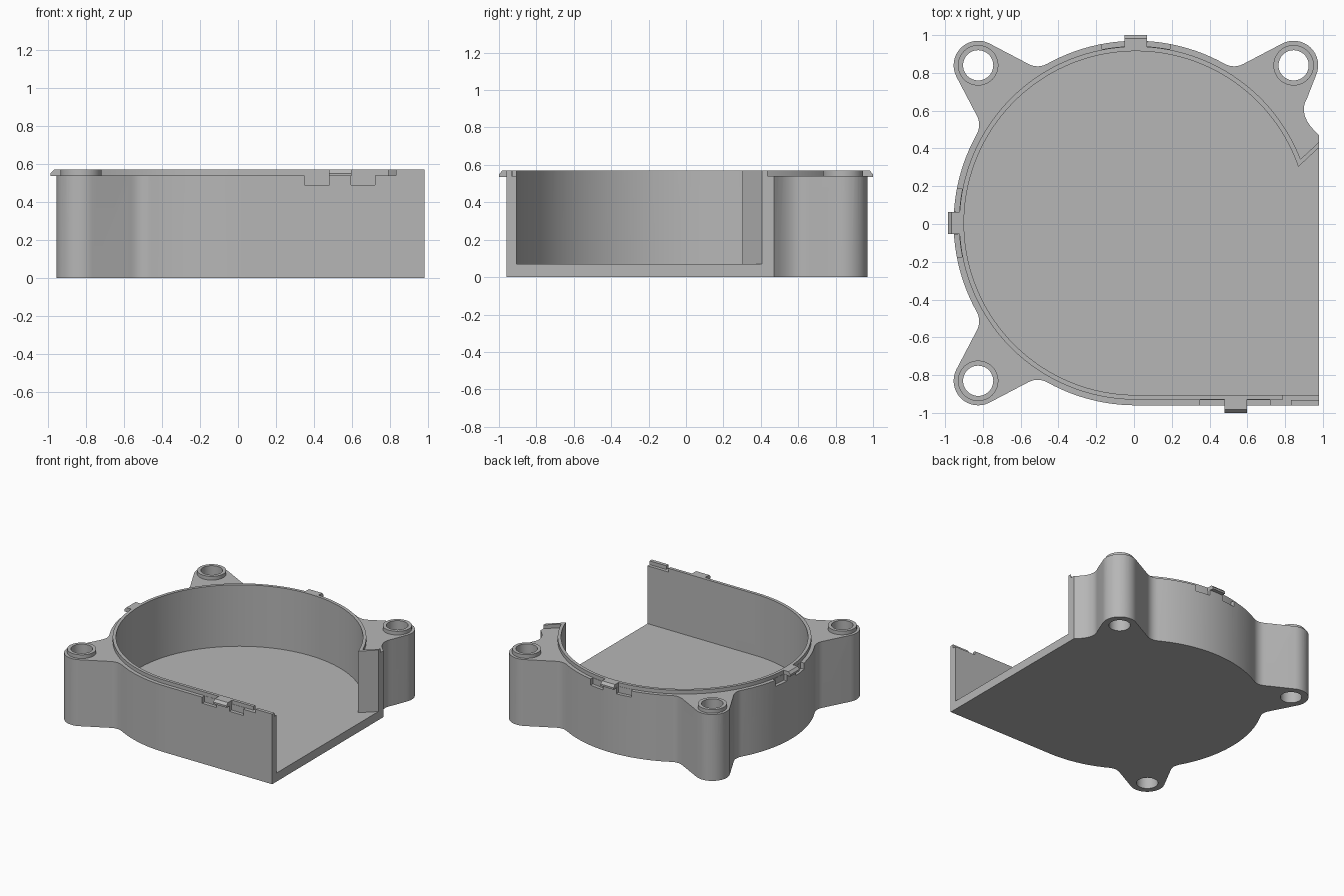
import bpy
import bmesh
from math import radians, cos, sin
from mathutils import Vector, Matrix

if "Cube" in bpy.data.objects:
    bpy.data.objects.remove(bpy.data.objects["Cube"])

CENTRE = Vector((0.01, 0.005))
INNER, RIM, OUTER = 0.91, 0.935, 0.965
FLOOR, NOTCH, LEDGE, TOP = 0.07, 0.49, 0.54, 0.57
LUG_DIST, LUG_R, BOSS_R, HOLE_R = 1.181, 0.13, 0.107, 0.08

grey = bpy.data.materials.new("grey_plastic")
grey.use_nodes = True
colour = (0.47, 0.47, 0.47, 1)
grey.diffuse_color = colour
grey.node_tree.nodes["Principled BSDF"].inputs["Base Color"].default_value = colour


def arc(c, r, a0, a1, n):
    return [Vector((c[0] + r * cos(radians(a0 + (a1 - a0) * i / n)),
                    c[1] + r * sin(radians(a0 + (a1 - a0) * i / n)))) for i in range(n + 1)]


def circle(c, r, n=48):
    return arc(c, r, 0, 360, n)[:-1]


def blend(a, b, c, n=8):
    a, b, c = Vector(a), Vector(b), Vector(c)
    return [a * (1 - t) ** 2 + b * 2 * t * (1 - t) + c * t * t
            for t in (i / n for i in range(n + 1))]


def box(x0, x1, y0, y1):
    return [(x0, y0), (x1, y0), (x1, y1), (x0, y1)]


def prism(name, loops, z0, z1):
    """Extrude an outline, with optional hole loops, between two heights."""
    bm = bmesh.new()
    for loop in loops:
        vs = [bm.verts.new((p[0], p[1], z0)) for p in loop]
        for a, b in zip(vs, vs[1:] + vs[:1]):
            bm.edges.new((a, b))
    bmesh.ops.triangle_fill(bm, edges=bm.edges[:], use_beauty=True, normal=(0, 0, 1))
    ext = bmesh.ops.extrude_face_region(bm, geom=bm.faces[:])
    moved = [g for g in ext["geom"] if isinstance(g, bmesh.types.BMVert)]
    bmesh.ops.translate(bm, verts=moved, vec=(0, 0, z1 - z0))
    bmesh.ops.recalc_face_normals(bm, faces=bm.faces[:])
    return add(name, bm)


def add(name, bm):
    me = bpy.data.meshes.new(name)
    bm.to_mesh(me)
    bm.free()
    me.materials.append(grey)
    ob = bpy.data.objects.new(name, me)
    bpy.context.collection.objects.link(ob)
    return ob


def activate(ob):
    bpy.ops.object.select_all(action='DESELECT')
    ob.select_set(True)
    bpy.context.view_layer.objects.active = ob


def cut(target, loops, z0, z1):
    cutter = prism("cutter", loops, z0, z1)
    cutter.hide_render = True
    mod = target.modifiers.new("cut", 'BOOLEAN')
    mod.operation, mod.solver, mod.object = 'DIFFERENCE', 'EXACT', cutter
    activate(target)
    bpy.ops.object.modifier_apply(modifier=mod.name)
    bpy.data.objects.remove(cutter)


def lug(angle):
    """Screw lug outline with concave blends into the round wall."""
    tip = arc((LUG_DIST, 0), LUG_R, -72.6, 72.6, 16)
    base = arc((0, 0), OUTER, -16, 16, 1)
    ctrl = Vector((0.944, -0.21))
    first = blend(base[0], ctrl, ctrl.lerp(tip[0], 0.2))
    last = [Vector((p.x, -p.y)) for p in reversed(first)]
    turn = Matrix.Rotation(radians(angle), 2)
    return [CENTRE + turn @ p for p in first + tip + last]


def lug_centre(angle):
    return CENTRE + LUG_DIST * Vector((cos(radians(angle)), sin(radians(angle))))


# Housing outline: flat front and right, round elsewhere, three lugs
right_lug = lug(45)
right_tip = arc(lug_centre(45), LUG_R, -25, 117.6, 16)
outline = [Vector((0.98, -0.96))]
outline += blend((0.98, 0.47), (0.86, 0.575), (0.918, 0.67)) + right_tip + right_lug[-9:]
outline += arc(CENTRE, OUTER, 61, 119, 24)[1:-1] + lug(135)
outline += arc(CENTRE, OUTER, 151, 209, 24)[1:-1] + lug(225)
outline += arc(CENTRE, OUTER, 241, 270, 12)[1:]
lugs = [lug_centre(a) for a in (45, 135, 225)]
housing = prism("fan_housing", [outline] + [circle(c, HOLE_R) for c in lugs], 0, TOP)


def chamber(r, a, front):
    """Round chamber that opens to the right; front lists its lower right points."""
    pts = arc(CENTRE, r, a, 270, 90) + front
    return pts + [(1.2, pts[0].y + 0.93 * (1.2 - pts[0].x))]


# Air chamber
cut(housing, [chamber(INNER, 19.1, [(1.2, CENTRE.y - INNER)])], FLOOR, 1)

# Ledge around the raised rim and the screw bosses
rim_y = CENTRE.y - RIM
rim = chamber(RIM, 21.2, [(0.83, rim_y), (0.83, -1.1), (1.2, -1.1)])
cut(housing, [box(-1.5, 1.5, -1.5, 1.5), rim] + [circle(c, BOSS_R) for c in lugs], LEDGE, 0.8)
cut(housing, [box(0.79, 1.1, rim_y - 0.002, -0.8)], LEDGE, 0.8)

# Notches on both sides of each clip
for x0, x1 in ((0.35, 0.48), (0.595, 0.72)):
    cut(housing, [box(x0, x1, -1.1, rim_y - 0.002)], NOTCH, 0.8)
for mid in (90, 180):
    for a0, a1 in ((-11, -3.6), (3.6, 11)):
        sector = arc(CENTRE, RIM + 0.002, mid + a0, mid + a1, 6) + \
            arc(CENTRE, 1.08, mid + a1, mid + a0, 6)
        cut(housing, [sector], NOTCH, 0.8)

activate(housing)
bpy.ops.object.shade_smooth_by_angle(angle=radians(30))


# Clips: small wedges reaching out from the rim
def clip(name, origin, angle, reach):
    bm = bmesh.new()
    profile = [(RIM - 0.003, 0.535), (reach, 0.535), (reach, 0.55),
               (reach - 0.018, TOP), (RIM - 0.003, TOP)]
    face = bm.faces.new([bm.verts.new((u, -0.059, z)) for u, z in profile])
    ext = bmesh.ops.extrude_face_region(bm, geom=[face])
    moved = [g for g in ext["geom"] if isinstance(g, bmesh.types.BMVert)]
    bmesh.ops.translate(bm, verts=moved, vec=(0, 0.118, 0))
    bmesh.ops.recalc_face_normals(bm, faces=bm.faces[:])
    bm.transform(Matrix.Translation((origin[0], origin[1], 0)) @
                 Matrix.Rotation(radians(angle), 4, 'Z'))
    add(name, bm)


clip("back_clip", CENTRE, 90, 0.995)
clip("right_side_clip", CENTRE, 180, 0.995)
clip("front_clip", (0.538, CENTRE.y), 270, 1.005)
